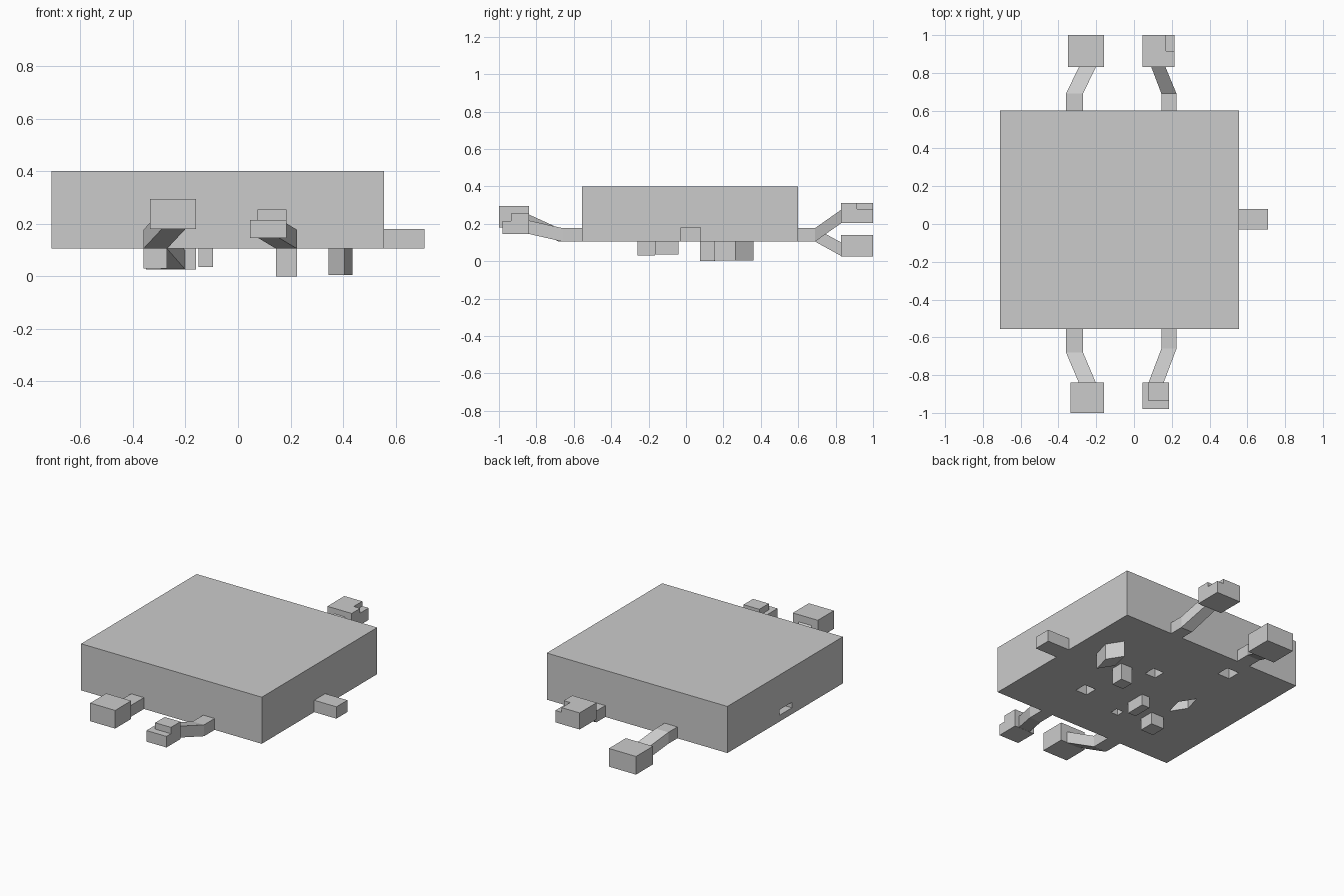
import bpy, bmesh

cube = bpy.data.objects.get("Cube")
if cube:
    bpy.data.objects.remove(cube, do_unlink=True)

GREY = (0.6, 0.6, 0.6, 1)
mat = bpy.data.materials.new("light grey")
mat.use_nodes = True
mat.diffuse_color = GREY
mat.node_tree.nodes["Principled BSDF"].inputs["Base Color"].default_value = GREY


def add_loft(bm, sections):
    """Skin a row of four-cornered sections and cap both ends."""
    rings = [[bm.verts.new(p) for p in s] for s in sections]
    for a, b in zip(rings, rings[1:]):
        for i in range(4):
            j = (i + 1) % 4
            bm.faces.new((a[i], a[j], b[j], b[i]))
    bm.faces.new(rings[0])
    bm.faces.new(rings[-1])


def add_box(bm, x, y, z):
    corners = [(x[0], y[0]), (x[1], y[0]), (x[1], y[1]), (x[0], y[1])]
    add_prism(bm, corners, z)


def add_prism(bm, outline, z):
    add_loft(bm, [[(px, py, h) for px, py in outline] for h in z])


def finish(name, bm):
    bmesh.ops.recalc_face_normals(bm, faces=bm.faces)
    mesh = bpy.data.meshes.new(name)
    bm.to_mesh(mesh)
    bm.free()
    mesh.materials.append(mat)
    obj = bpy.data.objects.new(name, mesh)
    bpy.context.collection.objects.link(obj)
    return obj


def box(name, x, y, z):
    bm = bmesh.new()
    add_box(bm, x, y, z)
    return finish(name, bm)


def cut(target, cutter):
    cutter.hide_render = True
    mod = target.modifiers.new("cut", 'BOOLEAN')
    mod.operation = 'DIFFERENCE'
    mod.solver = 'EXACT'
    mod.object = cutter
    bpy.context.view_layer.objects.active = target
    bpy.ops.object.modifier_apply(modifier=mod.name)
    bpy.data.objects.remove(cutter, do_unlink=True)


BASE, TOP = 0.105, 0.4

# Main slab with a tab on one side
body = box("body", (-0.71, 0.555), (-0.555, 0.6), (BASE, TOP))
box("side_tab", (0.555, 0.71), (-0.03, 0.08), (BASE, 0.18))


# Slanted peg outline, shared by a peg and its socket
def slanted(cx, cy):
    return [(cx + dx, cy + dy) for dx, dy in
            ((0.015, -0.105), (0.045, 0.01), (-0.015, 0.105), (-0.045, -0.01))]


# Sockets in the underside and in the far side
bm = bmesh.new()
for cx, cy, w in ((0.185, -0.21, 0.08), (0.007, 0.19, 0.075),
                  (-0.32, 0.46, 0.085), (-0.117, -0.29, 0.05)):
    h = w / 2
    add_box(bm, (cx - h, cx + h), (cy - h, cy + h), (0.05, 0.39))
add_prism(bm, slanted(-0.355, 0.015), (0.05, 0.39))
add_box(bm, (-0.75, -0.6), (-0.045, 0.08), (0.145, 0.18))
cut(body, finish("sockets", bm))

# Pegs under the slab
box("square_peg", (0.145, 0.225), (0.075, 0.155), (0, BASE))
box("long_peg", (-0.15, -0.095), (-0.165, -0.04), (0.035, BASE))
box("corner_peg", (-0.36, -0.27), (-0.26, -0.165), (0.03, BASE))
bm = bmesh.new()
add_prism(bm, slanted(0.39, 0.255), (0.005, BASE))
finish("slanted_peg", bm)


# Bent arms: straight out of the slab, then slanting to the hand
def arm(name, x_root, x_tip, y, z_tip):
    spans = ((x_root, BASE), (x_root, BASE), (x_tip, z_tip))
    bm = bmesh.new()
    add_loft(bm, [[(x[0], py, z), (x[1], py, z),
                   (x[1], py, z + 0.072), (x[0], py, z + 0.072)]
                  for (x, z), py in zip(spans, y)])
    finish(name, bm)


RIGHT, RIGHT_TIP = (-0.36, -0.27), (-0.29, -0.2)
LEFT = (0.145, 0.225)
arm("front_right_arm", RIGHT, RIGHT_TIP, (-0.555, -0.68, -0.845), 0.18)
arm("front_left_arm", LEFT, (0.075, 0.155), (-0.555, -0.66, -0.845), 0.147)
arm("back_right_arm", RIGHT, RIGHT_TIP, (0.6, 0.69, 0.835), 0.025)
arm("back_left_arm", LEFT, (0.09, 0.165), (0.6, 0.69, 0.835), 0.207)

# Hands
box("front_right_hand", (-0.335, -0.16), (-1, -0.84), (0.18, 0.295))
box("front_left_hand", (0.045, 0.185), (-0.98, -0.84), (0.145, 0.215))
box("front_left_hand_step", (0.075, 0.185), (-0.935, -0.84), (0.215, 0.255))
box("back_right_hand", (-0.35, -0.16), (0.83, 1), (0.025, 0.14))
hand = box("back_left_hand", (0.045, 0.215), (0.83, 1), (0.205, 0.31))
cut(hand, box("notch", (0.17, 0.25), (0.915, 1.05), (0.28, 0.35)))
